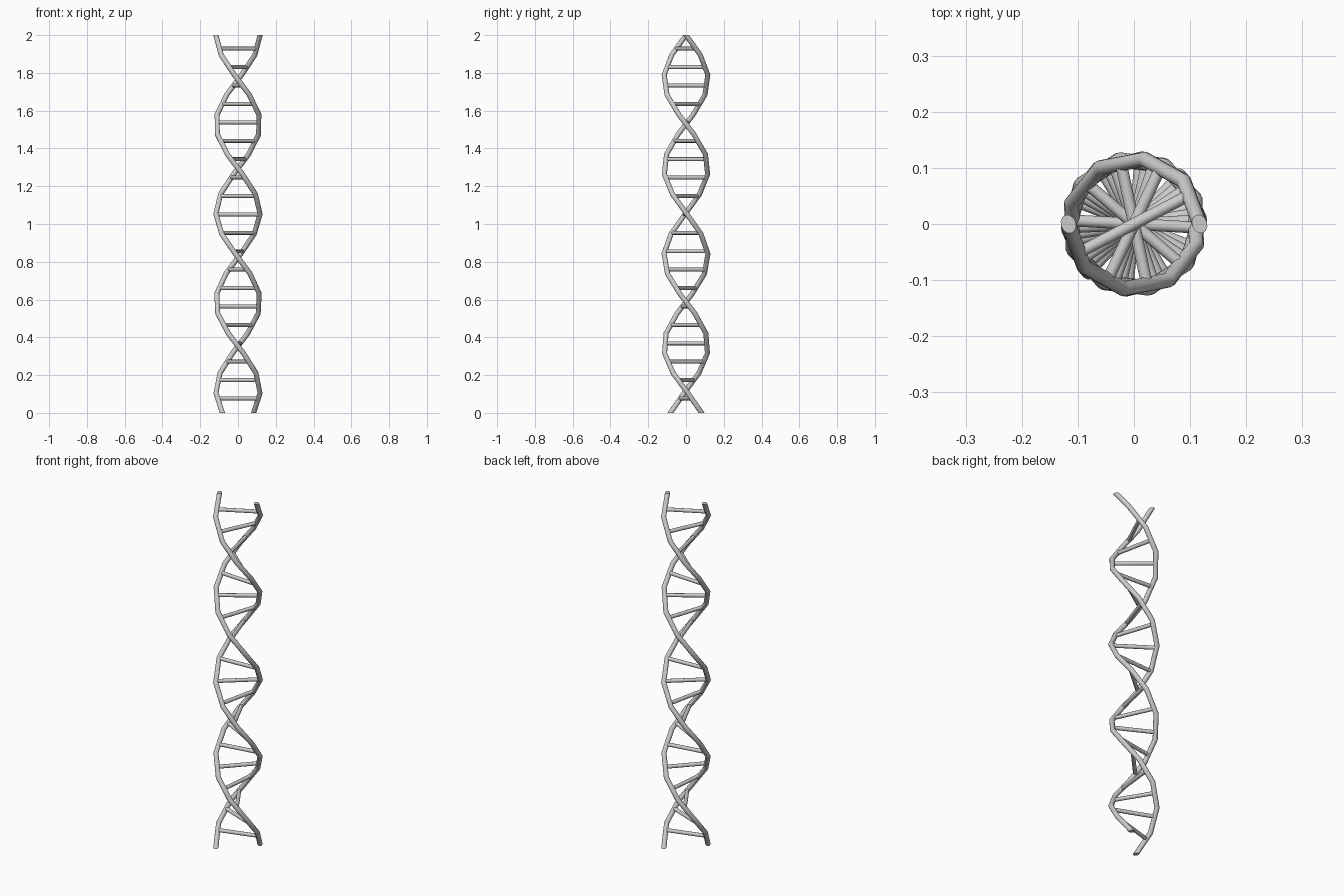
import bpy, math
from mathutils import Vector

if "Cube" in bpy.data.objects:
    bpy.data.objects.remove(bpy.data.objects["Cube"])

R, TUBE, RUNG = 0.117, 0.0135, 0.0105
TOTAL = math.radians(765)      # twist over the full height
POINTS, RUNGS = 20, 20


def helix(z, phase=0.0):
    a = (2 - z) / 2 * TOTAL + phase
    return Vector((R * math.cos(a), R * math.sin(a), z))


def tube(name, pts, radius):
    cu = bpy.data.curves.new(name, 'CURVE')
    cu.dimensions = '3D'
    cu.bevel_depth = radius
    cu.bevel_resolution = 4
    cu.use_fill_caps = True
    sp = cu.splines.new('POLY')
    sp.points.add(len(pts) - 1)
    for p, co in zip(sp.points, pts):
        p.co = (*co, 1)
    ob = bpy.data.objects.new(name, cu)
    bpy.context.collection.objects.link(ob)
    bpy.ops.object.select_all(action='DESELECT')
    ob.select_set(True)
    bpy.context.view_layer.objects.active = ob
    bpy.ops.object.convert(target='MESH')
    return bpy.context.view_layer.objects.active


# two twisted backbones, half a turn apart
for name, phase in (("strand_a", 0.0), ("strand_b", math.pi)):
    pts = [helix(2 * i / (POINTS - 1), phase) for i in range(POINTS)]
    ob = tube(name, pts, TUBE)
    # cut both ends level by sliding the end rings along the strand
    for end, nxt in ((pts[0], pts[1]), (pts[-1], pts[-2])):
        d = nxt - end
        for v in ob.data.vertices:
            if (v.co - end).length < TUBE * 1.5:
                v.co += d * ((end.z - v.co.z) / d.z)
    bpy.ops.object.shade_smooth()

# ladder rungs joining the backbones
for i in range(RUNGS):
    p = helix(0.076 + i * 1.852 / (RUNGS - 1))
    axis = Vector((p.x, p.y, 0)) * 0.96
    mid = Vector((0, 0, p.z))
    tube(f"rung_{i + 1}", [mid + axis, mid - axis], RUNG)
    bpy.ops.object.shade_smooth_by_angle(angle=math.radians(40))
